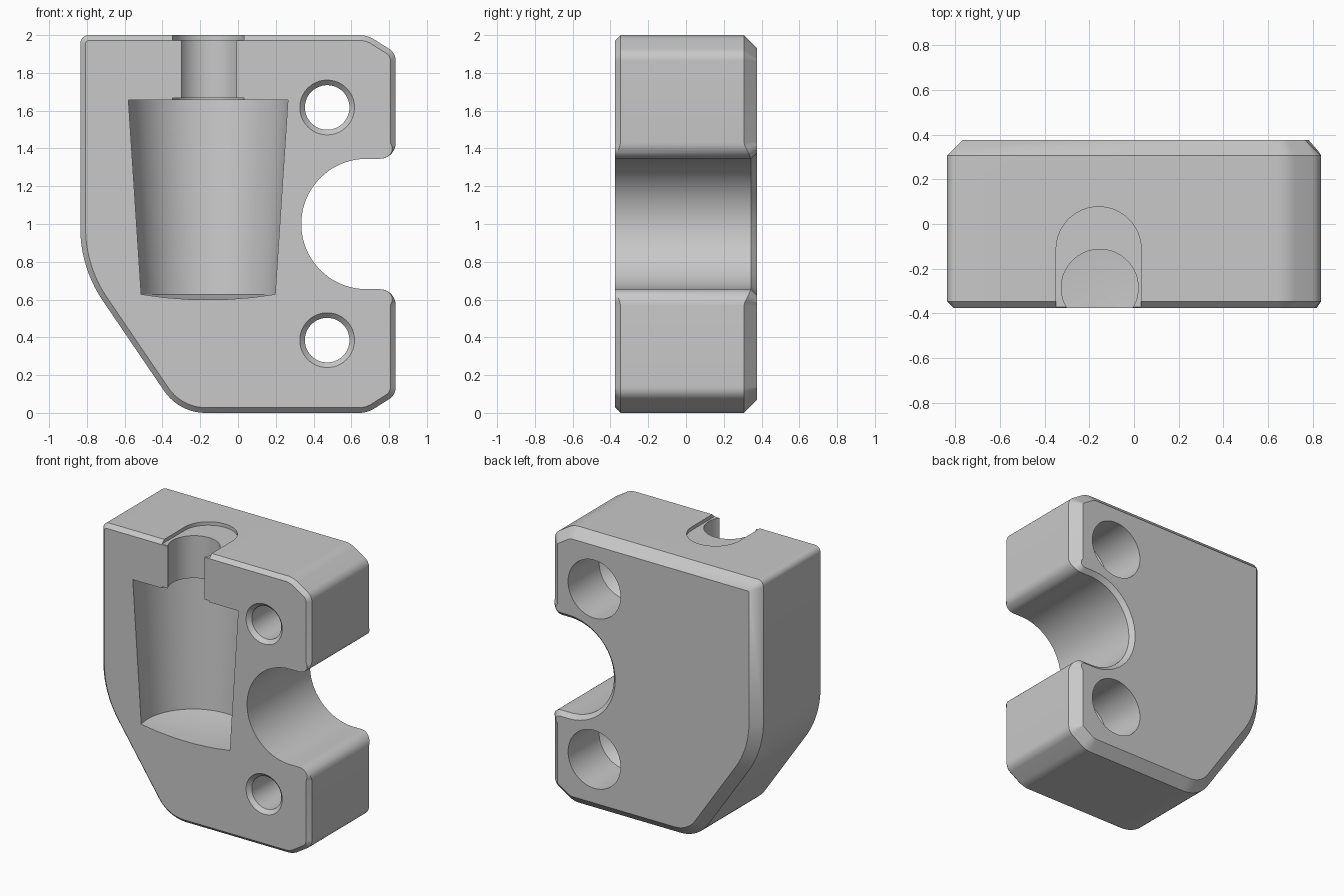
import bpy, bmesh, math
from mathutils import Vector

cube = bpy.data.objects.get("Cube")
if cube:
    bpy.data.objects.remove(cube)

grey = bpy.data.materials.new("plain grey")
grey.use_nodes = True
colour = (0.58, 0.58, 0.58, 1)
grey.diffuse_color = colour
grey.node_tree.nodes["Principled BSDF"].inputs["Base Color"].default_value = colour


def finish(name, bm):
    bmesh.ops.recalc_face_normals(bm, faces=bm.faces)
    mesh = bpy.data.meshes.new(name)
    bm.to_mesh(mesh)
    bm.free()
    mesh.materials.append(grey)
    obj = bpy.data.objects.new(name, mesh)
    bpy.context.collection.objects.link(obj)
    return obj


def loft(bm, rings):
    """Join equal rings of points into a closed solid."""
    rings = [[bm.verts.new(p) for p in ring] for ring in rings]
    for low, high in zip(rings, rings[1:]):
        for i in range(len(low)):
            bm.faces.new((low[i - 1], low[i], high[i], high[i - 1]))
    bm.faces.new(rings[0])
    bm.faces.new(rings[-1])


def fillet(prev, corner, nxt, radius, steps=10):
    """Round one corner of a flat outline."""
    p = Vector(corner)
    if radius == 0:
        return [p]
    a, b = (Vector(prev) - p).normalized(), (Vector(nxt) - p).normalized()
    half = a.angle(b) / 2
    centre = p + (a + b).normalized() * radius / math.sin(half)
    start = p + a * radius / math.tan(half) - centre
    end = p + b * radius / math.tan(half) - centre
    total = math.pi - 2 * half
    return [centre + (start * math.sin(total * (1 - i / steps)) + end * math.sin(total * i / steps))
            / math.sin(total) for i in range(steps + 1)]


def lathe(name, profile, origin, along_y=False, segments=64):
    """Closed solid of revolution from (radius, height) points."""
    bm = bmesh.new()
    ox, oy, oz = origin
    place = (lambda r, h: (ox + r, h, oz)) if along_y else (lambda r, h: (ox + r, oy, h))
    verts = [bm.verts.new(place(r, h)) for r, h in profile]
    edges = [bm.edges.new(pair) for pair in zip(verts, verts[1:])]
    bmesh.ops.spin(bm, geom=verts + edges, cent=origin, angle=math.tau, steps=segments,
                   axis=(0, 1, 0) if along_y else (0, 0, 1))
    bmesh.ops.remove_doubles(bm, verts=bm.verts, dist=0.0005)
    return finish(name, bm)


def u_slot(name, z_low, z_high):
    """Round-ended slot, open to the front."""
    bm = bmesh.new()
    arc = [math.pi * i / 32 for i in range(33)]
    shape = [(-0.158 + 0.19 * math.cos(a), -0.113 + 0.19 * math.sin(a)) for a in arc]
    shape += [(-0.348, -0.5), (0.032, -0.5)]
    loft(bm, [[(x, y, z) for x, y in shape] for z in (z_low, z_high)])
    return finish(name, bm)


# Block outline: rounded corners plus the half-round side notch
corners = [(-0.312, 0, 0.265), (-0.835, 0.769, 0.683), (-0.835, 2, 0.045), (0.685, 2, 0.15),
           (0.835, 1.905, 0.075), (0.835, 1.345, 0.085), (0.68, 1.345, 0), (0.68, 0.655, 0),
           (0.835, 0.655, 0.085), (0.835, 0.095, 0.075), (0.685, 0, 0.15)]
outline = []
for i, (x, z, r) in enumerate(corners):
    outline += fillet(corners[i - 1][:2], (x, z), corners[(i + 1) % len(corners)][:2], r)
    if (x, z) == (0.68, 1.345):
        outline += [Vector((0.68 - 0.345 * math.sin(math.pi * k / 40),
                            1 + 0.345 * math.cos(math.pi * k / 40))) for k in range(1, 40)]


def edge_weight(p):
    """1 on the outer edges, fading to 0 in the notch."""
    return 1 if p.x < 0.3 else max(0, min(1, (abs(p.y - 1) - 0.345) / 0.08))


def inset(i, amount):
    """Outline point moved inwards, kept inside the shrunken box."""
    p, q, s = outline[i], outline[i - 1], outline[(i + 1) % len(outline)]
    d1, d2 = (p - q).normalized(), (s - p).normalized()
    n1, n2 = Vector((d1.y, -d1.x)), Vector((d2.y, -d2.x))
    moved = p + (n1 + n2) * amount / (1 + n1.dot(n2))
    return max(moved.x, amount - 0.835), min(moved.y, 2 - amount)


# Block: front chamfer, straight sides, larger back chamfer
rings = [[], [], [], []]
for i, p in enumerate(outline):
    w = edge_weight(p)
    front, back = 0.003 + 0.025 * w, 0.03 + 0.038 * w
    layers = [(-0.375, front * w), (-0.375 + front, 0), (0.375 - back, 0), (0.375, back)]
    for ring, (y, amount) in zip(rings, layers):
        x, z = inset(i, amount)
        ring.append((x, y, z))
bm = bmesh.new()
loft(bm, rings)
bmesh.ops.remove_doubles(bm, verts=bm.verts, dist=0.0005)
block = finish("clamp_block", bm)

# Tapered pocket, neck channel and shallow slots in the front
cutters = [
    lathe("pocket_cutter", [(0, 0.598), (0.12, 0.6), (0.25, 0.611), (0.366, 0.628),
                            (0.432, 1.657), (0, 1.657)], (-0.158, -0.285, 0), segments=96),
    lathe("neck_cutter", [(0, 1.5), (0.172, 1.5), (0.172, 2.1), (0, 2.1)], (-0.153, -0.285, 0)),
    u_slot("top_slot_cutter", 1.975, 2.1),
    u_slot("lower_slot_cutter", 1.6, 1.668),
]
# Bolt holes: countersunk front, wide bore at the back
bolt = [(0, -0.4), (0.17, -0.4), (0.118, -0.348), (0.118, -0.07), (0.21, 0.02), (0.21, 0.5), (0, 0.5)]
for label, z in (("upper", 1.617), ("lower", 0.385)):
    cutters.append(lathe(label + "_bolt_cutter", bolt, (0.472, 0, z), along_y=True))

# Cut everything, then drop the helpers
for cutter in cutters:
    cutter.hide_render = True
    mod = block.modifiers.new(cutter.name, "BOOLEAN")
    mod.operation, mod.solver, mod.object = "DIFFERENCE", "EXACT", cutter
bpy.context.view_layer.update()
result = bpy.data.meshes.new_from_object(block.evaluated_get(bpy.context.evaluated_depsgraph_get()))
block.modifiers.clear()
block.data = result
for cutter in cutters:
    bpy.data.objects.remove(cutter)

bpy.ops.object.select_all(action="DESELECT")
block.select_set(True)
bpy.context.view_layer.objects.active = block
bpy.ops.object.shade_smooth_by_angle(angle=math.radians(25))
